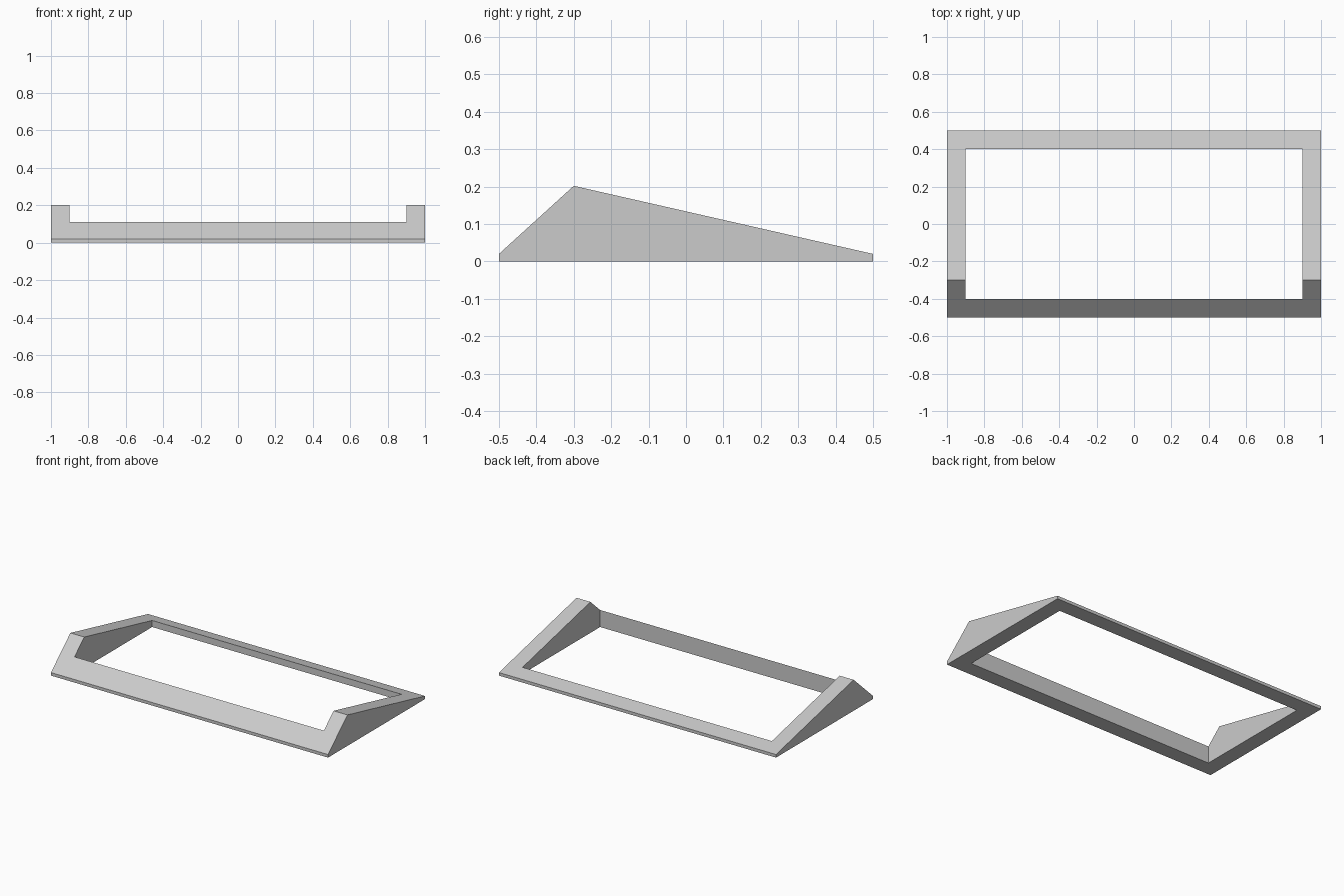
import bpy, bmesh

# Remove the default object
cube = bpy.data.objects.get("Cube")
if cube:
    bpy.data.objects.remove(cube, do_unlink=True)

# Single flat grey
grey = bpy.data.materials.new("light_grey")
grey.use_nodes = True
COLOUR = (0.6, 0.6, 0.6, 1)
grey.diffuse_color = COLOUR
grey.node_tree.nodes["Principled BSDF"].inputs["Base Color"].default_value = COLOUR


def prism(name, profile, half_width):
    """Extrude a (y, z) profile along x, centred on x = 0."""
    bm = bmesh.new()
    face = bm.faces.new([bm.verts.new((-half_width, y, z)) for y, z in profile])
    extruded = bmesh.ops.extrude_face_region(bm, geom=[face])["geom"]
    verts = [v for v in extruded if isinstance(v, bmesh.types.BMVert)]
    bmesh.ops.translate(bm, verts=verts, vec=(2 * half_width, 0, 0))
    bmesh.ops.recalc_face_normals(bm, faces=bm.faces)
    mesh = bpy.data.meshes.new(name)
    bm.to_mesh(mesh)
    bm.free()
    obj = bpy.data.objects.new(name, mesh)
    bpy.context.collection.objects.link(obj)
    return obj


# Wedge-shaped body: thin lip, steep front slope, long back slope
frame = prism("wedge_frame",
              [(-0.5, 0), (0.5, 0), (0.5, 0.02), (-0.3, 0.202), (-0.5, 0.02)], 1)
frame.data.materials.append(grey)

# Rectangular opening straight down through the body
opening = prism("opening_cutter", [(-0.4, -1), (0.4, -1), (0.4, 1), (-0.4, 1)], 0.9)
opening.hide_render = True
cut = frame.modifiers.new("opening", "BOOLEAN")
cut.operation = "DIFFERENCE"
cut.solver = "EXACT"
cut.object = opening
bpy.context.view_layer.objects.active = frame
bpy.ops.object.modifier_apply(modifier=cut.name)
bpy.data.objects.remove(opening, do_unlink=True)
